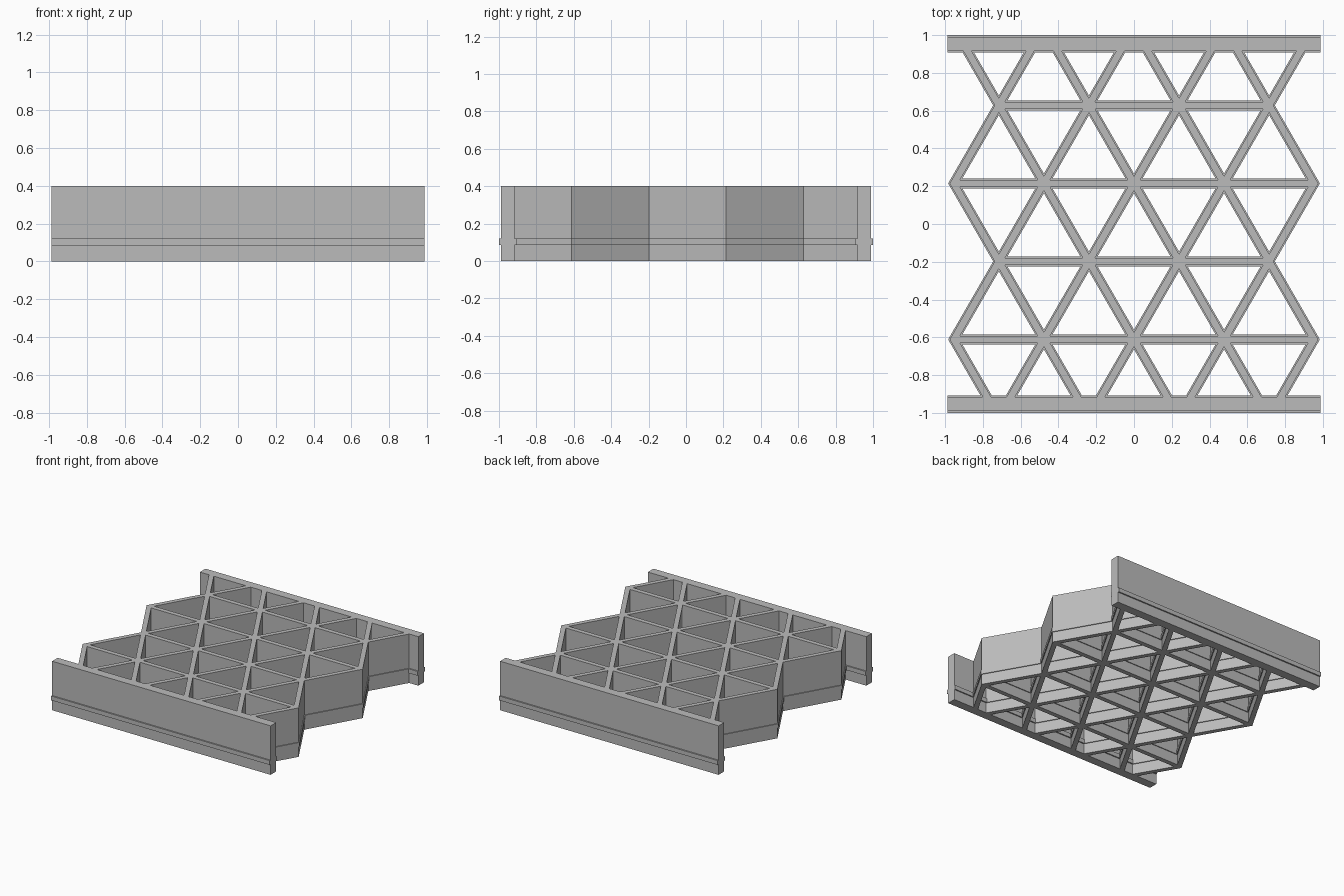
import bpy
import bmesh
from math import cos, sin, radians, atan2, degrees, sqrt
from mathutils import Vector

if "Cube" in bpy.data.objects:
    bpy.data.objects.remove(bpy.data.objects["Cube"])

SIDE = 0.477                 # triangle side of the lattice
ROW = SIDE * sqrt(3) / 2     # distance between rows
MITRE = 2 / sqrt(3)
WALL, BAND = 0.019, 0.026    # half thickness of wall and of its raised band
Z_LOW, Z_HIGH, TOP = 0.085, 0.12, 0.4

grey = bpy.data.materials.new("grey")
grey.use_nodes = True
colour = (0.5, 0.5, 0.5, 1)
grey.diffuse_color = colour
grey.node_tree.nodes["Principled BSDF"].inputs["Base Color"].default_value = colour


def add_object(name, bm):
    bmesh.ops.recalc_face_normals(bm, faces=bm.faces)
    mesh = bpy.data.meshes.new(name)
    bm.to_mesh(mesh)
    bm.free()
    mesh.materials.append(grey)
    obj = bpy.data.objects.new(name, mesh)
    bpy.context.collection.objects.link(obj)
    return obj


# Plan of the lattice: every point is a base plus a direction scaled by thickness
points, index, faces = [], {}, []


def point(key, base, direction):
    if key not in index:
        index[key] = len(points)
        points.append((Vector(base), Vector(direction)))
    return index[key]


def corner(n, angle):
    angle = round(angle) % 360
    a = radians(angle)
    return point((n, angle), nodes[n], (2 * cos(a), 2 * sin(a)))


def centre(n):
    return point((n, "centre"), nodes[n], (0, 0))


# Rows of joints; the first and last rows lie beyond the rails
nodes, virtual, ends = [], set(), []
for r in range(-1, 5):
    wide = r % 2 == 1
    xs = [-2, -1, 0, 1, 2] if wide else [-1.5, -0.5, 0.5, 1.5]
    for x in xs:
        if r in (-1, 4):
            virtual.add(len(nodes))
        elif abs(x) >= 1.5:
            ends.append((len(nodes), 1 if x > 0 else -1, 90 if wide else 30))
        nodes.append(Vector((x * SIDE, 0.628 - r * ROW)))

# Struts between neighbouring joints, or from a joint into a rail
for a in range(len(nodes)):
    for b in range(len(nodes)):
        d = nodes[b] - nodes[a]
        if a in virtual or abs(d.length - SIDE) > 0.01:
            continue
        ang = degrees(atan2(d.y, d.x))
        start = [corner(a, ang + 30), centre(a), corner(a, ang - 30)]
        if b in virtual:
            s = 1 if d.y > 0 else -1
            base = nodes[a] + d * ((0.93 * s - nodes[a].y) / d.y)
            far = [point((a, b, k), base, (k * s * MITRE, 0)) for k in (1, -1)]
            faces.append(start + far)
        elif a < b:
            faces.append(start + [corner(b, ang + 210), centre(b), corner(b, ang + 150)])

# Fill the open outer side of the end joints
for n, s, gap in ends:
    mid = 0 if s > 0 else 180
    tip = point((n, "tip"), nodes[n], (s * MITRE, 0))
    faces.append([centre(n), corner(n, mid - gap), tip])
    faces.append([centre(n), tip, corner(n, mid + gap)])

# Raise the plan into walls with a raised band
bm = bmesh.new()
levels = [(0, WALL), (Z_LOW, WALL), (Z_LOW, BAND), (Z_HIGH, BAND), (Z_HIGH, WALL), (TOP, WALL)]
rings = [[bm.verts.new((*(base + way * h), z)) for base, way in points] for z, h in levels]
for f in faces:
    bm.faces.new([rings[0][i] for i in reversed(f)])
    bm.faces.new([rings[-1][i] for i in f])
edges = {(f[i - 1], f[i]) for f in faces for i in range(len(f))}
for u, v in edges:
    if (v, u) not in edges:
        for low, high in zip(rings, rings[1:]):
            bm.faces.new([low[u], low[v], high[v], high[u]])
bmesh.ops.delete(bm, geom=[v for v in bm.verts if not v.link_faces], context='VERTS')
add_object("triangle_lattice", bm)


# Straight rails closing the front and back
def rail(name, side):
    inner, outer, step = 0.917, 0.989, 0.01
    left = [(inner, 0), (inner, Z_LOW), (inner - step, Z_LOW), (inner - step, Z_HIGH),
            (inner, Z_HIGH), (inner, TOP)]
    right = [(outer if y == inner else 1.0, z) for y, z in reversed(left)]
    bm = bmesh.new()
    face = bm.faces.new([bm.verts.new((-0.987, side * y, z)) for y, z in left + right])
    moved = bmesh.ops.extrude_face_region(bm, geom=[face])["geom"]
    bmesh.ops.translate(bm, vec=(1.974, 0, 0),
                        verts=[v for v in moved if isinstance(v, bmesh.types.BMVert)])
    add_object(name, bm)


rail("front_rail", -1)
rail("back_rail", 1)
